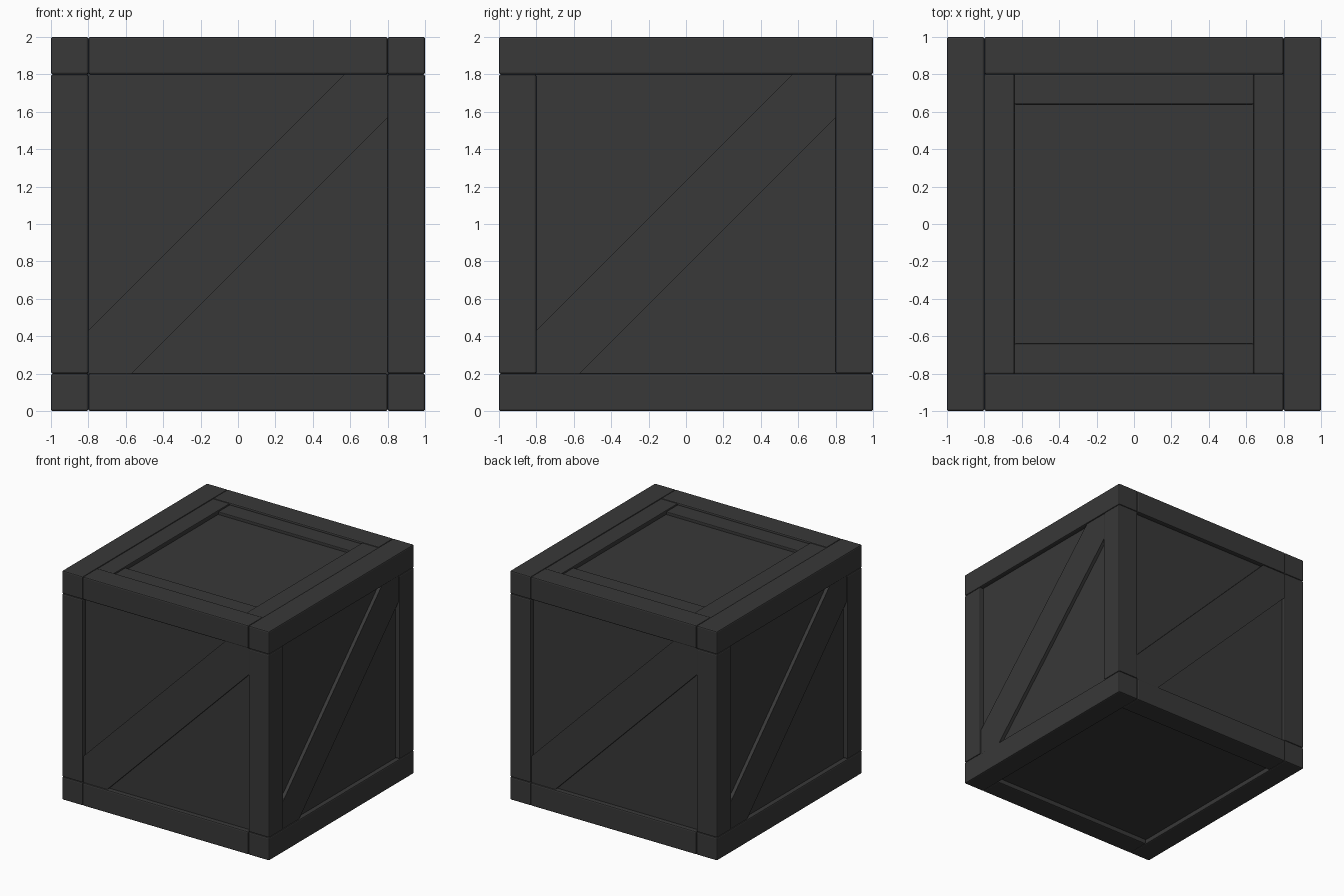
import bpy, bmesh
from math import pi
from mathutils import Matrix, Vector

if "Cube" in bpy.data.objects:
    bpy.data.objects.remove(bpy.data.objects["Cube"])

mat = bpy.data.materials.new("dark_grey")
mat.diffuse_color = (0.04, 0.04, 0.04, 1)
mat.use_nodes = True
mat.node_tree.nodes["Principled BSDF"].inputs["Base Color"].default_value = mat.diffuse_color

def finish(bm, name, bevel):
    bmesh.ops.recalc_face_normals(bm, faces=bm.faces)
    me = bpy.data.meshes.new(name)
    bm.to_mesh(me)
    bm.free()
    ob = bpy.data.objects.new(name, me)
    bpy.context.collection.objects.link(ob)
    me.materials.append(mat)
    if bevel:
        m = ob.modifiers.new("soft_edges", 'BEVEL')
        m.width, m.segments = bevel, 2
    return ob

def box(name, lo, hi, bevel=0.01):
    lo, hi = Vector(lo), Vector(hi)
    bm = bmesh.new()
    bmesh.ops.create_cube(bm, size=1, matrix=Matrix.Translation((lo + hi) / 2)
                          @ Matrix.Diagonal((*(hi - lo), 1)))
    return finish(bm, name, bevel)

def span(s, a, b):
    return sorted((s * a, s * b))

# recessed panels on all six sides
P = 0.96
box("inner_panels", (-P, -P, 1 - P), (P, P, 1 + P), 0)

# outer frame: long side rails, shorter cross rails, corner posts
for s in (-1, 1):
    a, b = span(s, 0.8, 1)
    for z in (0, 1.8):
        box("side_rail", (a, -1, z), (b, 1, z + 0.2))
        box("cross_rail", (-0.8, a, z), (0.8, b, z + 0.2))
    for t in (-1, 1):
        c, d = span(t, 0.8, 1)
        box("corner_post", (a, c, 0.2), (b, d, 1.8))

# inner trim around the lid
for s in (-1, 1):
    a, b = span(s, 0.64, 0.8)
    box("lid_side_trim", (a, -0.8, 1.9), (b, 0.8, 1.995), 0.006)
    box("lid_cross_trim", (-0.64, a, 1.9), (0.64, b, 1.985), 0.006)

# diagonal braces, one on each upright side
profile = [(-0.8, 0.2), (-0.57, 0.2), (0.8, 1.57), (0.8, 1.8), (0.57, 1.8), (-0.8, 0.43)]
for i, side in enumerate(("front", "right", "back", "left")):
    bm = bmesh.new()
    face = bm.faces.new([bm.verts.new((x, -0.99, z)) for x, z in profile])
    ext = bmesh.ops.extrude_face_region(bm, geom=[face])["geom"]
    bmesh.ops.translate(bm, vec=(0, 0.08, 0),
                        verts=[v for v in ext if isinstance(v, bmesh.types.BMVert)])
    bm.transform(Matrix.Rotation(i * pi / 2, 4, 'Z'))
    finish(bm, side + "_brace", 0)
